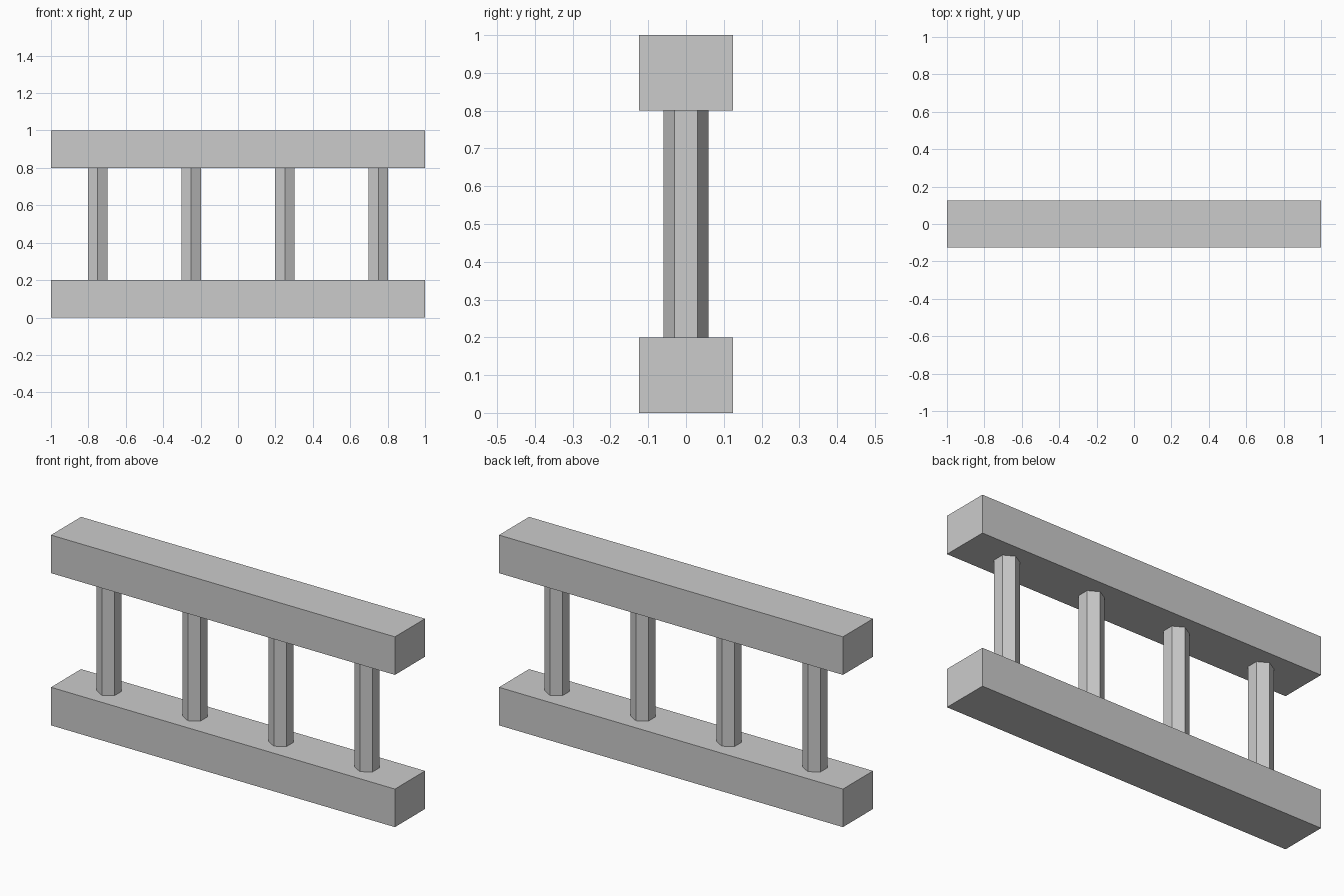
import bpy

if "Cube" in bpy.data.objects:
    bpy.data.objects.remove(bpy.data.objects["Cube"])

RAIL_SIZE = (2.0, 0.25, 0.2)
POST_RADIUS = 0.06
POST_BOTTOM, POST_TOP = 0.19, 0.81   # ends sunk slightly into the rails


def add_rail(name, z):
    bpy.ops.mesh.primitive_cube_add(size=1, location=(0, 0, z))
    rail = bpy.context.object
    rail.name = name
    rail.scale = RAIL_SIZE
    bpy.ops.object.transform_apply(location=False, rotation=False, scale=True)


def add_post(name, x):
    # Hexagonal post with corners facing front and back
    bpy.ops.mesh.primitive_cylinder_add(
        vertices=6, radius=POST_RADIUS, depth=POST_TOP - POST_BOTTOM,
        location=(x, 0, (POST_TOP + POST_BOTTOM) / 2))
    bpy.context.object.name = name


# Horizontal beams
add_rail("bottom_rail", 0.1)
add_rail("top_rail", 0.9)

# Evenly spaced posts
for i in range(4):
    add_post(f"post_{i + 1}", -0.75 + 0.5 * i)
